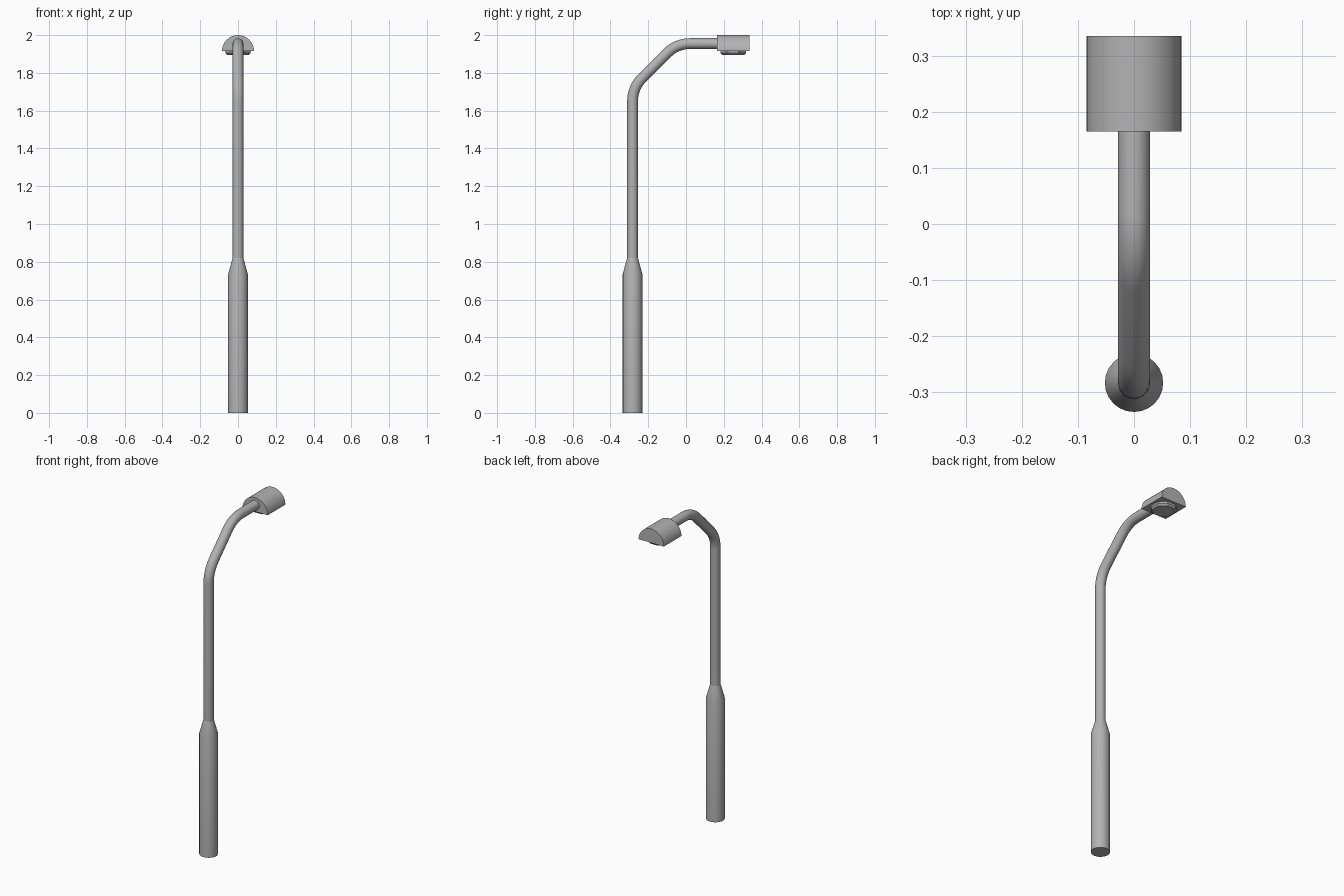
import bpy, bmesh, math
from mathutils import Vector

if "Cube" in bpy.data.objects:
    bpy.data.objects.remove(bpy.data.objects["Cube"])

POLE_Y = -0.283
PIPE_R = 0.0285

# Dark grey metal
metal = bpy.data.materials.new("dark_grey_metal")
metal.diffuse_color = (0.45, 0.45, 0.45, 1)
metal.use_nodes = True
metal.node_tree.nodes["Principled BSDF"].inputs["Base Color"].default_value = metal.diffuse_color


def make_object(name, bm, smooth=True):
    bmesh.ops.recalc_face_normals(bm, faces=bm.faces)
    mesh = bpy.data.meshes.new(name)
    bm.to_mesh(mesh)
    bm.free()
    mesh.materials.append(metal)
    obj = bpy.data.objects.new(name, mesh)
    bpy.context.collection.objects.link(obj)
    if smooth:
        bpy.ops.object.select_all(action='DESELECT')
        obj.select_set(True)
        bpy.context.view_layer.objects.active = obj
        bpy.ops.object.shade_smooth_by_angle(angle=math.radians(30))
    return obj


def skin_rings(bm, rings):
    """Join equal-length closed rings of points and cap both ends."""
    rows = [[bm.verts.new(p) for p in ring] for ring in rings]
    n = len(rows[0])
    for a, b in zip(rows, rows[1:]):
        for i in range(n):
            j = (i + 1) % n
            bm.faces.new((a[i], a[j], b[j], b[i]))
    bm.faces.new(rows[0])
    bm.faces.new(rows[-1])


def circle(center, radius, normal_angle, n, phase=0.0):
    """Ring around a direction in the yz plane; angle 90 points straight up."""
    side = Vector((1, 0, 0))
    up = Vector((0, -math.sin(normal_angle), math.cos(normal_angle)))
    steps = [2 * math.pi * i / n + phase for i in range(n)]
    return [Vector(center) + radius * (math.cos(t) * side + math.sin(t) * up) for t in steps]


# Thick lower column with tapered collar
bm = bmesh.new()
skin_rings(bm, [circle((0, POLE_Y, z), r, math.pi / 2, 24)
                for z, r in ((0, 0.052), (0.735, 0.052), (0.82, PIPE_R))])
make_object("base_column", bm)

# Slim pole with two 45 degree bends leading to the horizontal arm
R, ARM_Z, TAN = 0.17, 1.955, math.tan(math.pi / 8)
corner_z, corner_y = 1.722, -0.050
path = [(POLE_Y, 0.80, math.pi / 2)]
bends = ((POLE_Y + R, corner_z - R * TAN, math.pi / 2),
         (corner_y + R * TAN, ARM_Z - R, math.pi / 4))
for cy, cz, start in bends:
    for i in range(7):
        a = start - math.pi / 4 * i / 6
        path.append((cy - R * math.sin(a), cz + R * math.cos(a), a))
path.append((0.20, ARM_Z, 0))
bm = bmesh.new()
skin_rings(bm, [circle((0, y, z), PIPE_R, a, 20) for y, z, a in path])
make_object("pole_arm", bm)


# Half-round lamp housing
def half_disc(y):
    return [(0.085 * math.cos(math.pi * i / 16), y, 1.915 + 0.085 * math.sin(math.pi * i / 16))
            for i in range(17)]


bm = bmesh.new()
skin_rings(bm, [half_disc(0.165), half_disc(0.335)])
make_object("lamp_housing", bm)

# Faceted lens under the housing
bm = bmesh.new()
skin_rings(bm, [circle((0, 0.25, z), r, math.pi / 2, 8, math.pi / 8)
                for z, r in ((1.92, 0.074), (1.904, 0.072), (1.894, 0.062))])
make_object("lamp_lens", bm, smooth=False)
